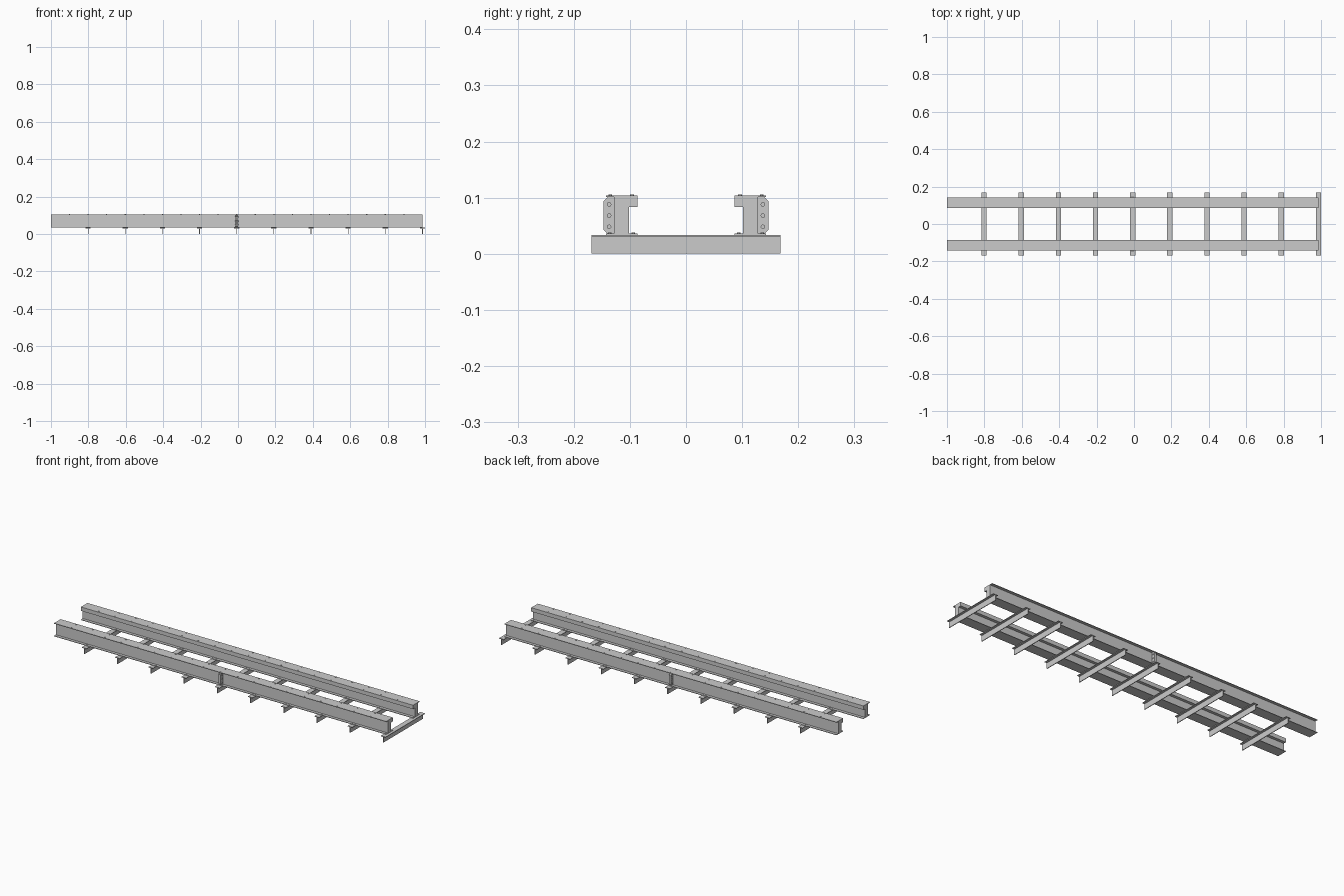
import bpy, bmesh, math
from mathutils import Matrix

if "Cube" in bpy.data.objects:
    bpy.data.objects.remove(bpy.data.objects["Cube"])

X0, STEP = -1.0, 0.1986          # track start and tie spacing
X1 = X0 + 10 * STEP
MID = (X0 + X1) / 2
TIE_TOP, RAIL_TOP = 0.033, 0.104


def finish(name, bm, mirror=False):
    bmesh.ops.recalc_face_normals(bm, faces=bm.faces)
    me = bpy.data.meshes.new(name)
    bm.to_mesh(me)
    bm.free()
    ob = bpy.data.objects.new(name, me)
    bpy.context.collection.objects.link(ob)
    if mirror:
        m = ob.modifiers.new("Mirror", 'MIRROR')
        m.use_axis = (False, True, False)
    return ob


def extrude_x(bm, pts, x0, x1):
    """Extrude a closed (y, z) profile along x."""
    f = bm.faces.new([bm.verts.new((x0, y, z)) for y, z in pts])
    r = bmesh.ops.extrude_face_region(bm, geom=[f])
    vs = [g for g in r['geom'] if isinstance(g, bmesh.types.BMVert)]
    bmesh.ops.translate(bm, verts=vs, vec=(x1 - x0, 0, 0))


def box(bm, xa, xb, ya, yb, za, zb):
    extrude_x(bm, [(ya, za), (yb, za), (yb, zb), (ya, zb)], xa, xb)


def bolt(bm, loc, r, h, axis='Z', sides=6):
    rot = Matrix.Rotation(math.pi / 2, 4, 'Y') if axis == 'X' else Matrix()
    bmesh.ops.create_cone(bm, cap_ends=True, segments=sides, radius1=r, radius2=r,
                          depth=h, matrix=Matrix.Translation(loc) @ rot)


# Rails: beam section with thin flanges and a deep inner lip, two lengths per side
T = 0.003
section = [(-0.143, TIE_TOP), (-0.0865, TIE_TOP), (-0.0865, TIE_TOP + T), (-0.102, TIE_TOP + T),
           (-0.102, 0.083), (-0.0865, 0.083), (-0.0865, RAIL_TOP), (-0.143, RAIL_TOP),
           (-0.143, RAIL_TOP - T), (-0.128, RAIL_TOP - T), (-0.128, TIE_TOP + T),
           (-0.143, TIE_TOP + T)]
for name, a, b in (("rail_rear_length", X0, MID), ("rail_front_length", MID, X1)):
    bm = bmesh.new()
    extrude_x(bm, section, a, b)
    finish(name, bm, True)

# Joint plates: a chamfered pair on the outside of each rail
c = 0.007
plate = [(-0.128, TIE_TOP + T), (-0.147 + c, TIE_TOP + T), (-0.147, TIE_TOP + T + c),
         (-0.147, RAIL_TOP - T - c), (-0.147 + c, RAIL_TOP - T), (-0.128, RAIL_TOP - T)]
bm = bmesh.new()
extrude_x(bm, plate, MID - 0.0055, MID - 0.0005)
extrude_x(bm, plate, MID + 0.0005, MID + 0.0055)
finish("joint_plates", bm, True)

# Joint bolts through the plates
bm = bmesh.new()
for z in (0.048, 0.068, 0.088):
    bolt(bm, (MID, -0.137, z), 0.004, 0.018, 'X', 12)
finish("joint_bolts", bm, True)

# Small fixings on the top flange and on the bottom flange over every tie
bm = bmesh.new()
for k in range(1, 20):
    for y in (-0.135, -0.096):
        bolt(bm, (X0 + k * STEP / 2, y, RAIL_TOP), 0.0035, 0.003)
for k in range(1, 11):
    for y in (-0.136, -0.094):
        for dx in (-0.008, 0.008):
            if k < 10 or dx < 0:
                bolt(bm, (X0 + k * STEP + dx, y, TIE_TOP + T), 0.003, 0.003)
finish("rail_bolts", bm, True)

# Cross ties: T section with a thin flange and upright web
for k in range(1, 11):
    x = X0 + k * STEP
    bm = bmesh.new()
    box(bm, x - 0.014, x + 0.014, -0.168, 0.168, TIE_TOP - T, TIE_TOP)
    box(bm, x - 0.0018, x + 0.0018, -0.168, 0.168, 0, TIE_TOP - T)
    finish(f"cross_tie_{k}", bm)
